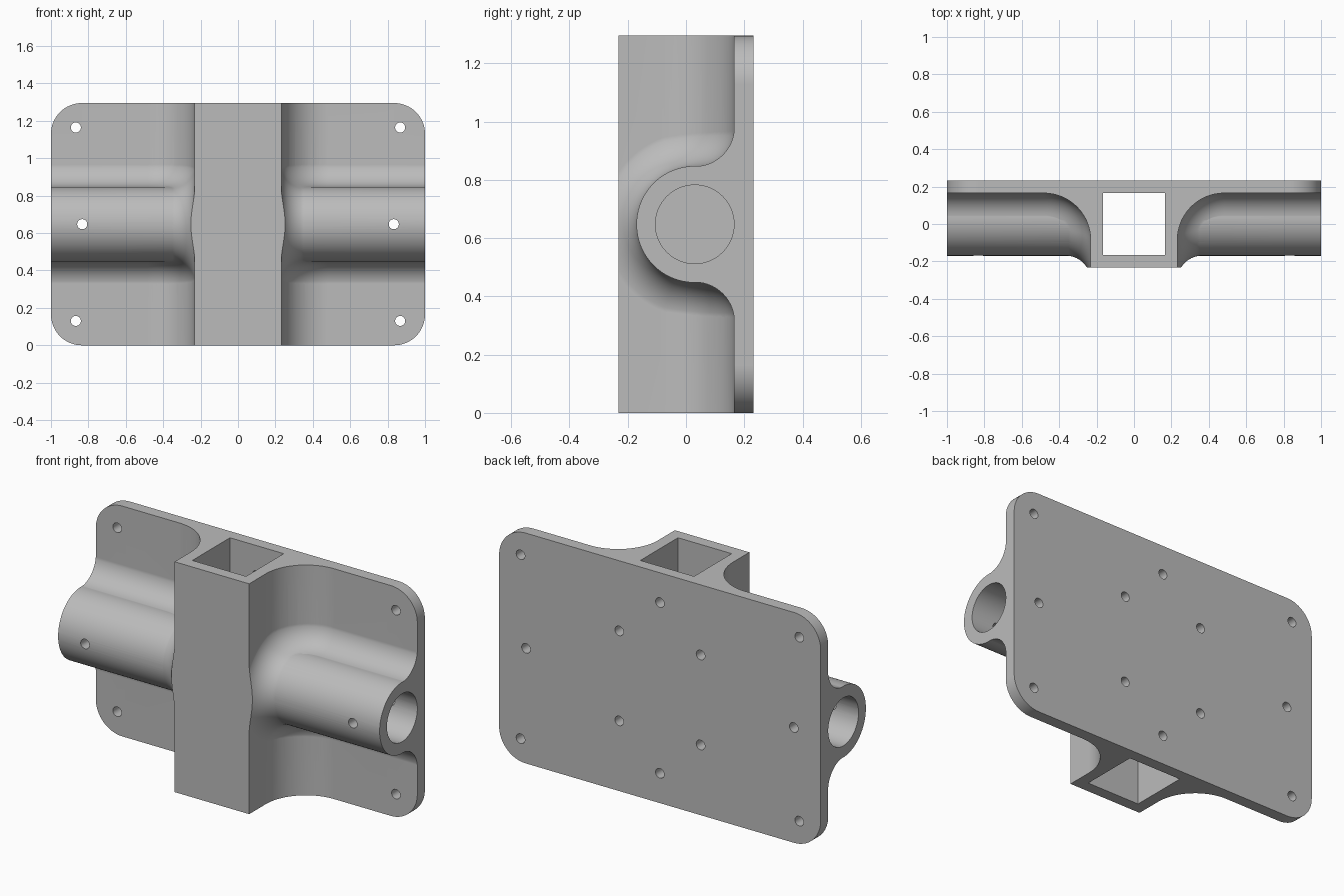
import bpy, bmesh, math
from mathutils import Vector

old = bpy.data.objects.get("Cube")
if old:
    bpy.data.objects.remove(old, do_unlink=True)

H, HALF_Y, MID = 1.295, 0.232, 0.6475   # height, half depth, middle height
WALL, PLATE_Y = 0.232, 0.165            # socket side wall, plate front
R_WEB, R_BALL = 0.25, 0.135             # socket fillet, tube fillet
TUBE_Y, TUBE_R, BORE_R = 0.03, 0.2, 0.135
SCREW_R = 0.027
PI = math.pi


def finish(bm, name):
    bmesh.ops.recalc_face_normals(bm, faces=bm.faces)
    mesh = bpy.data.meshes.new(name)
    bm.to_mesh(mesh)
    bm.free()
    ob = bpy.data.objects.new(name, mesh)
    bpy.context.collection.objects.link(ob)
    return ob


def loft(sections, name):
    """Closed solid through a list of equal-length loops."""
    bm = bmesh.new()
    rings = [[bm.verts.new(p) for p in s] for s in sections]
    n = len(rings[0])
    for a, b in zip(rings, rings[1:]):
        for i in range(n):
            j = (i + 1) % n
            bm.faces.new((a[i], a[j], b[j], b[i]))
    bm.faces.new(rings[0])
    bm.faces.new(rings[-1])
    return finish(bm, name)


def cylinder(name, axis, a, b, u, v, r, sides):
    """Cylinder from a to b along x or y; u, v are the other two coordinates."""
    def ring(t):
        pts = []
        for i in range(sides):
            w = 2 * PI * i / sides
            p, q = u + r * math.cos(w), v + r * math.sin(w)
            pts.append((t, p, q) if axis == "x" else (p, t, q))
        return pts
    return loft([ring(a), ring(b)], name)


def combine(target, other, operation):
    mod = target.modifiers.new("combine", "BOOLEAN")
    mod.operation, mod.solver, mod.object = operation, "EXACT", other
    bpy.context.view_layer.objects.active = target
    bpy.ops.object.modifier_apply(modifier=mod.name)
    bpy.data.objects.remove(other, do_unlink=True)


def arc(cx, cy, r, start, end, steps):
    return [(cx + r * math.cos(start + (end - start) * i / steps),
             cy + r * math.sin(start + (end - start) * i / steps))
            for i in range(steps + 1)]


# Plate and square post in plan, with the big side fillets (oversize, trimmed later)
web_x, web_y = WALL + R_WEB, PLATE_Y - R_WEB
side = [(1.1, 0.3), (1.1, PLATE_Y)] + arc(web_x, web_y, R_WEB, PI / 2, PI, 24) + [(WALL, -0.3)]
plan = side + [(-x, y) for x, y in reversed(side)]
bracket = loft([[(x, y, z) for x, y in plan] for z in (-0.1, H + 0.1)], "bracket")

# Cross tube
combine(bracket, cylinder("tube", "x", -1.1, 1.1, TUBE_Y, MID, TUBE_R, 96), "UNION")


def tube_blend(sign):
    """Rolling-ball fillet that runs along the tube and wraps round it at the post."""
    reach = TUBE_R + R_BALL
    r_path = R_WEB - R_BALL
    half = [(1.1, TUBE_Y, PI / 2), (0.8, TUBE_Y, PI / 2)]
    half += [(x, y, w) for (x, y), w in zip(arc(web_x, web_y, r_path, PI / 2, PI, 16),
             [PI / 2 + PI / 2 * i / 16 for i in range(17)])]
    path = []
    for x, y, w in half:
        z = math.sqrt(reach ** 2 - (y - TUBE_Y) ** 2)
        path.append((Vector((x, y, MID + z)), Vector((math.cos(w), math.sin(w), 0))))
    lower = [(Vector((c.x, c.y, 2 * MID - c.z)), n) for c, n in reversed(path)]
    first = math.asin((TUBE_Y - web_y) / reach)
    for i in range(1, 40):
        w = first + (PI - 2 * first) * i / 40
        path.append((Vector((web_x - r_path, TUBE_Y - reach * math.sin(w),
                             MID + reach * math.cos(w))), Vector((-1, 0, 0))))
    sections = []
    for c, n_wall in path + lower:
        n_tube = Vector((0, TUBE_Y - c.y, MID - c.z)).normalized()
        base = c + 0.001 * (n_wall + n_tube)
        deep = R_BALL + 0.055
        pts = [base + R_BALL * n_wall.slerp(n_tube, i / 14) for i in range(15)]
        pts += [c + deep * n_tube, c + deep * (n_tube + n_wall), c + deep * n_wall]
        sections.append([(sign * p.x, p.y, p.z) for p in pts])
    return loft(sections, "blend")


for sign in (1, -1):
    combine(bracket, tube_blend(sign), "UNION")

# Trim everything to a slab with rounded corners
rc = 0.165
outline = []
for k, (sx, sz) in enumerate(((1, 1), (-1, 1), (-1, -1), (1, -1))):
    outline += arc(sx * (1 - rc), MID + sz * (MID - rc), rc, k * PI / 2, (k + 1) * PI / 2, 16)
slab = loft([[(x, y, z) for x, z in outline] for y in (-HALF_Y, HALF_Y)], "slab")
combine(bracket, slab, "INTERSECT")

# Square socket through the post
s = 0.167
square = [(-s, -s), (s, -s), (s, s), (-s, s)]
combine(bracket, loft([[(x, y, z) for x, y in square] for z in (-0.2, H + 0.2)], "socket"),
        "DIFFERENCE")

# Blind bores in both tube ends
for sign in (1, -1):
    combine(bracket, cylinder("bore", "x", sign * WALL, sign * 1.2, TUBE_Y, MID, BORE_R, 64),
            "DIFFERENCE")

# Screw holes: x, height offset from the middle, front end of the hole
holes = [(0, dz, 0) for dz in (-0.48, 0.48)]
for sx in (1, -1):
    holes.append((sx * 0.833, 0, -0.4))
    for sz in (1, -1):
        holes.append((sx * 0.867, sz * 0.517, -0.4))
        holes.append((sx * 0.253, sz * 0.253, 0.08))
for x, dz, front in holes:
    combine(bracket, cylinder("screw", "y", front, 0.4, x, MID + dz, SCREW_R, 24), "DIFFERENCE")

# Material and shading
grey = bpy.data.materials.new("grey")
grey.use_nodes = True
colour = (0.5, 0.5, 0.5, 1)
grey.diffuse_color = colour
grey.node_tree.nodes["Principled BSDF"].inputs["Base Color"].default_value = colour
bracket.data.materials.clear()
bracket.data.materials.append(grey)
for poly in bracket.data.polygons:
    poly.material_index = 0
bpy.ops.object.select_all(action="DESELECT")
bracket.select_set(True)
bpy.context.view_layer.objects.active = bracket
bpy.ops.object.shade_smooth_by_angle(angle=math.radians(30))
weighted = bracket.modifiers.new("weighted normals", "WEIGHTED_NORMAL")
weighted.keep_sharp = True
